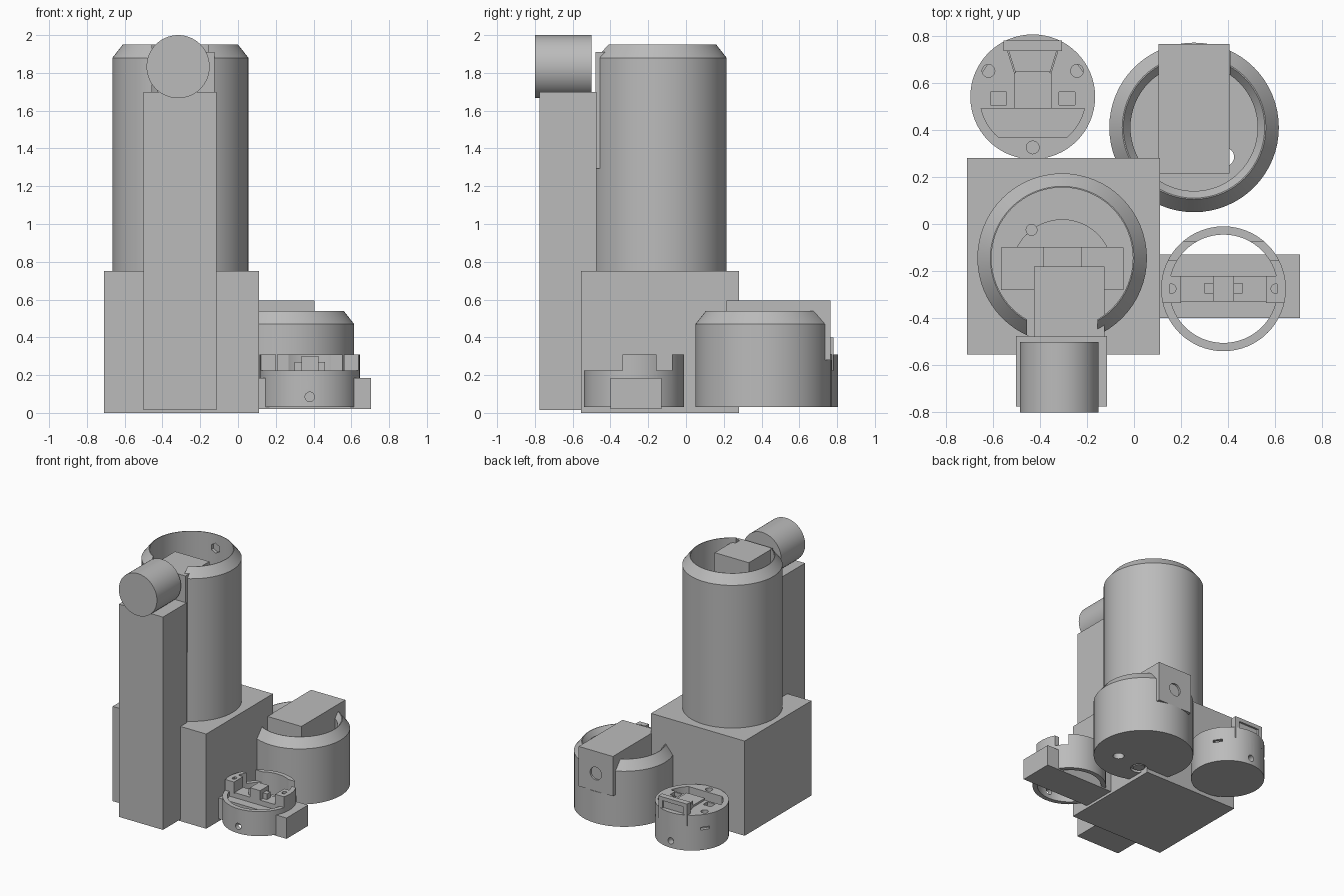
import bpy, bmesh, math
from mathutils import Matrix

if "Cube" in bpy.data.objects:
    bpy.data.objects.remove(bpy.data.objects["Cube"])

grey = bpy.data.materials.new("plain grey")
grey.diffuse_color = (0.5, 0.5, 0.5, 1)
grey.use_nodes = True
grey.node_tree.nodes["Principled BSDF"].inputs["Base Color"].default_value = grey.diffuse_color


def finish(name, bm):
    bmesh.ops.recalc_face_normals(bm, faces=bm.faces)
    me = bpy.data.meshes.new(name)
    bm.to_mesh(me)
    bm.free()
    ob = bpy.data.objects.new(name, me)
    bpy.context.collection.objects.link(ob)
    me.materials.append(grey)
    return ob


def box(name, x0, x1, y0, y1, z0, z1):
    bm = bmesh.new()
    bmesh.ops.create_cube(bm, size=1)
    for v in bm.verts:
        v.co = (x0 if v.co.x < 0 else x1, y0 if v.co.y < 0 else y1, z0 if v.co.z < 0 else z1)
    return finish(name, bm)


def lathe(name, x, y, profile, n=64):
    """Revolve a closed (radius, z) outline; radius 0 makes a pole."""
    bm = bmesh.new()
    rings = []
    for r, z in profile:
        count = n if r > 0 else 1
        rings.append([bm.verts.new((x + r * math.cos(2 * math.pi * i / n),
                                    y + r * math.sin(2 * math.pi * i / n), z)) for i in range(count)])
    for a, b in zip(rings, rings[1:] + rings[:1]):
        if len(a) == 1 and len(b) == 1:
            continue
        for i in range(n):
            j = (i + 1) % n
            if len(a) == 1:
                bm.faces.new((a[0], b[i], b[j]))
            elif len(b) == 1:
                bm.faces.new((a[i], a[j], b[0]))
            else:
                bm.faces.new((a[i], a[j], b[j], b[i]))
    return finish(name, bm)


def rod(name, x, y, z, r, depth, axis="Z", n=24):
    bm = bmesh.new()
    rot = Matrix.Rotation(math.pi / 2, 4, "X") if axis == "Y" else Matrix()
    bmesh.ops.create_cone(bm, cap_ends=True, segments=n, radius1=r, radius2=r, depth=depth,
                          matrix=Matrix.Translation((x, y, z)) @ rot)
    return finish(name, bm)


def boolean(ob, tools, op="DIFFERENCE"):
    bpy.context.view_layer.objects.active = ob
    for t in tools:
        m = ob.modifiers.new("cut", "BOOLEAN")
        m.operation, m.solver, m.object = op, "EXACT", t
        bpy.ops.object.modifier_apply(modifier=m.name)
        bpy.data.objects.remove(t)


# Base block, front column and horizontal cylinder
box("base_block", -0.71, 0.11, -0.555, 0.28, 0, 0.75)
box("front_column", -0.5, -0.115, -0.775, -0.475, 0.015, 1.7)
rod("side_cylinder", -0.317, -0.65, 1.833, 0.167, 0.30, "Y", 64)

# Tall tube with chamfered rim, front slot and blind socket in the back wall
TX, TY = -0.305, -0.145
tube = lathe("tall_tube", TX, TY, [(0, 0.74), (0.36, 0.74), (0.36, 1.88), (0.305, 1.95),
                                   (0.30, 1.95), (0.30, 1.30), (0, 1.30)])
boolean(tube, [box("slot", TX - 0.15, TX + 0.15, -0.6, -0.3, 1.301, 2.1),
               rod("socket", TX, TY + 0.30, 1.84, 0.04, 0.05, "Y", 6)])
box("tube_insert", -0.425, -0.125, -0.48, -0.18, 1.295, 1.91)

# Raised half disc and stud on the tube floor
half = rod("floor_half_disc", TX, -0.195, 1.34, 0.215, 0.1, "Z", 48)
boolean(half, [box("trim", -1, 1, -1, -0.10, 1.2, 1.5)])
rod("floor_stud", -0.435, -0.025, 1.39, 0.025, 0.1)
for sx in (-1, 1):
    box("floor_block", TX + sx * 0.08, TX + sx * 0.26, -0.28, -0.10, 1.29, 1.34)

# Round housing with chamfered rim, back slot and two holes in the floor
HX, HY = 0.255, 0.41
housing = lathe("round_housing", HX, HY, [(0, 0.03), (0.36, 0.03), (0.36, 0.47), (0.305, 0.54),
                                          (0.30, 0.54), (0.27, 0.50), (0.27, 0.09), (0, 0.09)])
boolean(housing, [box("slot", HX - 0.152, HX + 0.152, 0.6, 0.9, 0.28, 0.7),
                  rod("hole", 0.385, 0.285, 0.06, 0.04, 0.2),
                  rod("hole", 0.16, 0.245, 0.03, 0.06, 0.04, n=32)])
rod("floor_plug", 0.16, 0.245, 0.05, 0.042, 0.03, n=32)
insert = box("housing_insert", 0.105, 0.405, 0.215, 0.765, 0.28, 0.595)
boolean(insert, [rod("recess", HX, 0.765, 0.42, 0.05, 0.03, "Y", 32)])

# Round cap behind the base: trough, screw holes, side slits and back hole
CX, CY = -0.43, 0.54
cap = rod("rear_cap", CX, CY, 0.17, 0.265, 0.28, "Z", 64)
trough = rod("trough", CX, CY, 0.3, 0.225, 0.15, "Z", 48)
boolean(trough, [box("keep", -0.8, 0, 0.37, 0.49, 0.1, 0.5)], "INTERSECT")
tools = [trough, rod("hole", CX, CY + 0.265, 0.085, 0.025, 0.1, "Y"),
         rod("hole", CX, 0.325, 0.29, 0.027, 0.16)]
for sx in (-1, 1):
    tools.append(rod("hole", CX + sx * 0.188, 0.65, 0.29, 0.027, 0.16))
    px = CX + sx * 0.145
    tools.append(box("pocket", px - 0.034, px + 0.034, 0.505, 0.56, 0.25, 0.4))
    slit = box("slit", -0.03, 0.03, -0.035, 0.035, 0.19, 0.21)
    slit.matrix_world = Matrix.Translation((CX + sx * 0.22, CY + 0.15, 0)) @ Matrix.Rotation(sx * 0.6, 4, "Z")
    tools.append(slit)
bpy.context.view_layer.update()
boolean(cap, tools)
panel = box("cap_panel", CX - 0.125, CX + 0.125, 0.735, 0.78, 0.225, 0.40)
boolean(panel, [box("window", CX - 0.09, CX + 0.09, 0.765, 0.8, 0.25, 0.37)])
box("cap_bridge", CX - 0.08, CX + 0.08, 0.49, 0.65, 0.30, 0.325)
for sx in (-1, 1):
    rib = box("cap_rib", -0.004, 0.004, 0, 0.1, 0.30, 0.36)
    rib.matrix_world = Matrix.Translation((CX + sx * 0.075, 0.64, 0)) @ Matrix.Rotation(-sx * 0.3, 4, "Z")

# Open ring with raised posts and a raised back rim
RX, RY = 0.38, -0.275
ring = lathe("open_ring", RX, RY, [(0.265, 0.03), (0.265, 0.31), (0.23, 0.31), (0.23, 0.03)])
boolean(ring, [box("step", 0, 1, -0.7, -0.335, 0.225, 0.5),
               box("step", 0, 1, -0.155, -0.075, 0.225, 0.5),
               rod("hole", RX, RY - 0.265, 0.085, 0.025, 0.1, "Y")])
box("cross_bar", 0.11, 0.705, -0.40, -0.13, 0.02, 0.185)
box("ring_deck", RX - 0.235, RX + 0.235, -0.33, -0.22, 0.18, 0.225)
for sx in (-1, 1):
    post = rod("ring_post", RX, RY, 0.265, 0.262, 0.09, "Z", 64)
    xs = sorted((RX + sx * 0.18, RX + sx * 0.4))
    boolean(post, [box("keep", xs[0], xs[1], -0.335, -0.22, 0.1, 0.5)], "INTERSECT")
    boolean(post, [rod("hole", RX + sx * 0.222, RY, 0.3, 0.02, 0.1)])
    box("deck_tab", RX + sx * 0.04, RX + sx * 0.08, -0.295, -0.25, 0.22, 0.27)
box("deck_bump", RX - 0.045, RX + 0.045, -0.33, -0.22, 0.22, 0.30)

# Smooth the round walls, keep edges sharp
bpy.ops.object.select_all(action="SELECT")
bpy.ops.object.shade_smooth_by_angle(angle=math.radians(25))
